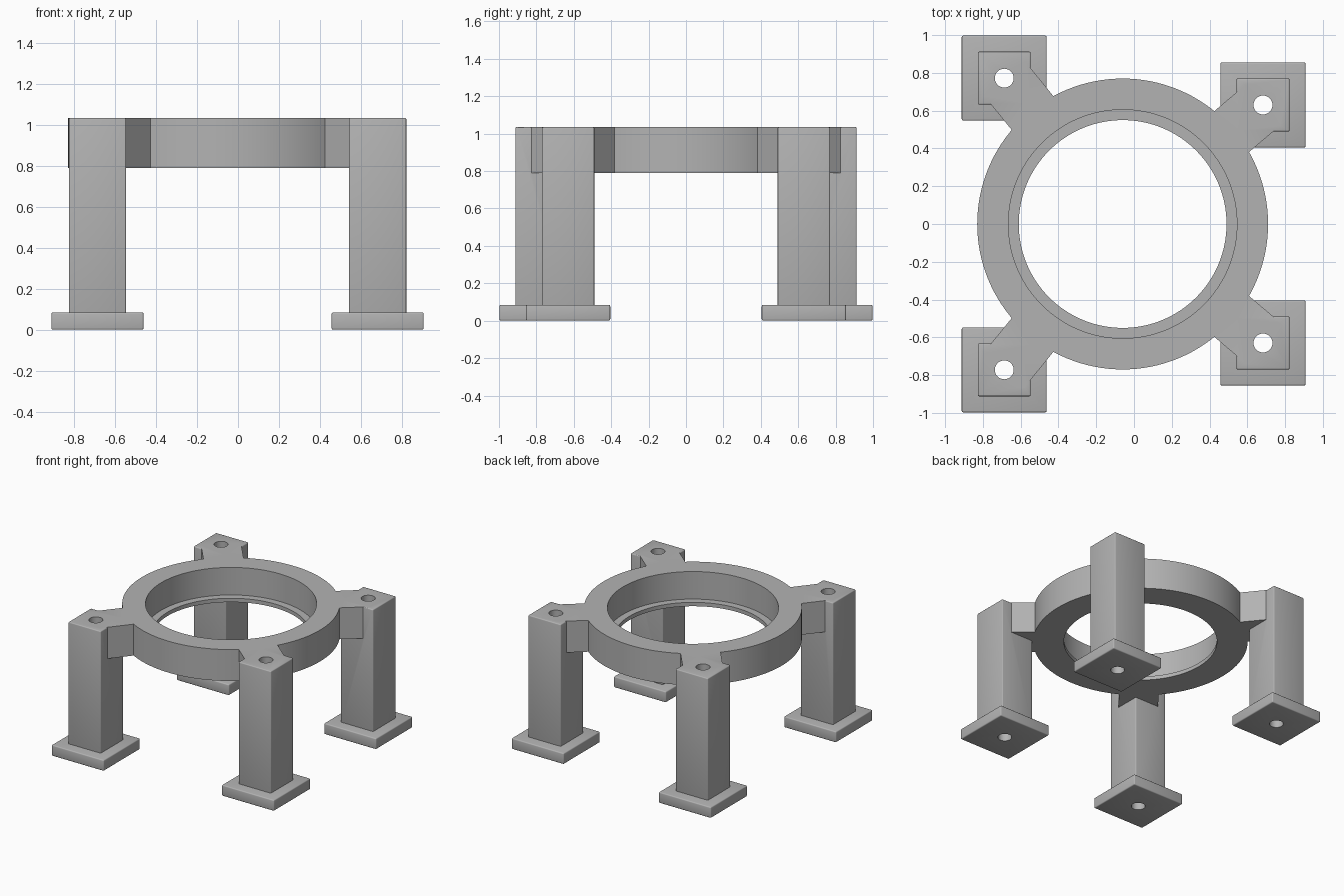
import bpy, bmesh, math
from mathutils import Matrix, Vector

if "Cube" in bpy.data.objects:
    bpy.data.objects.remove(bpy.data.objects["Cube"])

RING = Vector((-0.06, 0.0))
TOP, UNDER, FOOT_TOP = 1.035, 0.79, 0.085
LEGS = [(x, s * y) for x, y in ((-0.687, 0.772), (0.683, 0.63)) for s in (-1, 1)]

grey = bpy.data.materials.new("plain grey")
grey.diffuse_color = (0.45, 0.45, 0.45, 1)
grey.use_nodes = True
grey.node_tree.nodes["Principled BSDF"].inputs["Base Color"].default_value = grey.diffuse_color


def finish(name, bm):
    me = bpy.data.meshes.new(name)
    bm.to_mesh(me)
    bm.free()
    me.materials.append(grey)
    ob = bpy.data.objects.new(name, me)
    bpy.context.collection.objects.link(ob)
    return ob


def box(name, centre, size, z0, z1, angle=0.0, bevel=0.0):
    bm = bmesh.new()
    m = (Matrix.Translation((centre[0], centre[1], (z0 + z1) / 2))
         @ Matrix.Rotation(angle, 4, 'Z')
         @ Matrix.Diagonal((size[0], size[1], z1 - z0, 1)))
    bmesh.ops.create_cube(bm, size=1, matrix=m)
    if bevel:
        bmesh.ops.bevel(bm, geom=bm.edges[:], offset=bevel, segments=3,
                        profile=0.5, affect='EDGES')
    return finish(name, bm)


def cylinder(name, centre, radius, z0, z1, sides):
    bm = bmesh.new()
    bmesh.ops.create_cone(bm, cap_ends=True, segments=sides, radius1=radius,
                          radius2=radius, depth=z1 - z0,
                          matrix=Matrix.Translation((centre[0], centre[1], (z0 + z1) / 2)))
    return finish(name, bm)


def combine(ob, other, operation):
    """Apply a boolean and discard the second object."""
    mod = ob.modifiers.new("boolean", 'BOOLEAN')
    mod.operation, mod.solver, mod.object = operation, 'EXACT', other
    bpy.context.view_layer.objects.active = ob
    bpy.ops.object.modifier_apply(modifier=mod.name)
    bpy.data.objects.remove(other)


def smooth(ob):
    bpy.ops.object.select_all(action='DESELECT')
    ob.select_set(True)
    bpy.context.view_layer.objects.active = ob
    bpy.ops.object.shade_smooth_by_angle(angle=math.radians(35))


# Ring body with arms and legs merged into one frame
frame = cylinder("ring_frame", RING, 0.77, UNDER, TOP, 128)
for p in LEGS:
    d = Vector(p) - RING
    start = RING + d.normalized() * 0.66
    mid = (start + Vector(p)) / 2
    length = (Vector(p) - start).length
    combine(frame, box("arm", mid, (length, 0.284), UNDER, TOP,
                       math.atan2(d.y, d.x)), 'UNION')
for p in LEGS:
    combine(frame, box("leg", p, (0.28, 0.28), FOOT_TOP - 0.02, TOP, bevel=0.007), 'UNION')

# Stepped bore leaving a thin lip at the bottom
combine(frame, cylinder("bore", RING, 0.55, 0.6, 1.2, 128), 'DIFFERENCE')
combine(frame, cylinder("recess", RING, 0.605, UNDER + 0.03, 1.2, 128), 'DIFFERENCE')

# Bolt holes down through legs and feet
for i, p in enumerate(LEGS):
    foot = box(f"foot_{i + 1}", p, (0.45, 0.45), 0.0, FOOT_TOP, bevel=0.008)
    for part in (frame, foot):
        combine(part, cylinder("hole", p, 0.05, -0.2, 1.3, 32), 'DIFFERENCE')
    smooth(foot)
smooth(frame)
